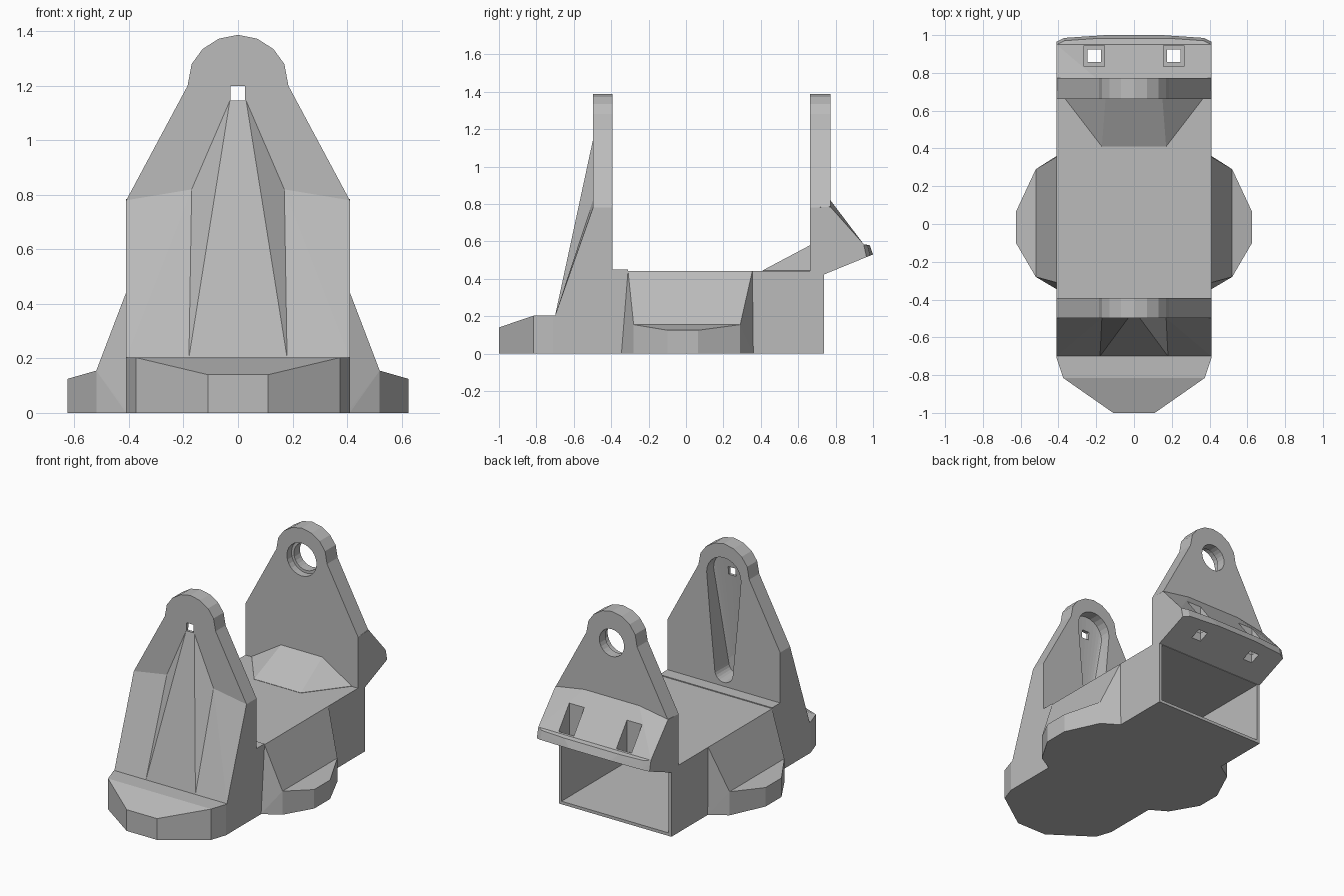
import bpy, bmesh, math

if "Cube" in bpy.data.objects:
    bpy.data.objects.remove(bpy.data.objects["Cube"])

grey = bpy.data.materials.new("light_grey")
grey.use_nodes = True
color = (0.5, 0.5, 0.5, 1)
grey.diffuse_color = color
grey.node_tree.nodes["Principled BSDF"].inputs["Base Color"].default_value = color


def finish(name, bm):
    bmesh.ops.recalc_face_normals(bm, faces=bm.faces)
    mesh = bpy.data.meshes.new(name)
    bm.to_mesh(mesh)
    bm.free()
    mesh.materials.append(grey)
    obj = bpy.data.objects.new(name, mesh)
    bpy.context.collection.objects.link(obj)
    return obj


def hull(name, points, mirror=False):
    """Convex solid around the points; mirror repeats them across x = 0."""
    pts = list(points)
    if mirror:
        pts += [(-x, y, z) for x, y, z in points]
    bm = bmesh.new()
    for p in set(pts):
        bm.verts.new(p)
    bmesh.ops.convex_hull(bm, input=bm.verts)
    loose = [v for v in bm.verts if not v.link_faces]
    bmesh.ops.delete(bm, geom=loose, context="VERTS")
    bmesh.ops.dissolve_limit(bm, angle_limit=0.005, verts=bm.verts, edges=bm.edges)
    return finish(name, bm)


def box(name, x0, x1, y0, y1, z0, z1):
    return hull(name, [(x, y, z) for x in (x0, x1) for y in (y0, y1) for z in (z0, z1)])


def plate(name, outline, y0, y1):
    """Extrude an x-z outline along y."""
    bm = bmesh.new()
    face = bm.faces.new([bm.verts.new((x, y0, z)) for x, z in outline])
    new = bmesh.ops.extrude_face_region(bm, geom=[face])["geom"]
    bmesh.ops.translate(bm, vec=(0, y1 - y0, 0),
                        verts=[v for v in new if isinstance(v, bmesh.types.BMVert)])
    return finish(name, bm)


def ring(radius, y, z, count=24):
    return [(radius * math.cos(i * math.tau / count), y,
             z + radius * math.sin(i * math.tau / count)) for i in range(count)]


def cut(targets, cutters):
    for obj in targets:
        for cutter in cutters:
            mod = obj.modifiers.new("cut", "BOOLEAN")
            mod.operation = "DIFFERENCE"
            mod.solver = "EXACT"
            mod.object = cutter
        bpy.context.view_layer.update()
        deps = bpy.context.evaluated_depsgraph_get()
        mesh = bpy.data.meshes.new_from_object(obj.evaluated_get(deps))
        obj.modifiers.clear()
        obj.data = mesh
    for cutter in cutters:
        bpy.data.objects.remove(cutter)


W = 0.41

# Hollow body, open at the back
body = box("body", -W, W, -0.4, 0.737, 0, 0.443)
cut([body], [box("cavity", -0.39, 0.39, -0.3, 0.8, 0.02, 0.42)])
box("top_step", -W, W, -0.4, -0.31, 0.43, 0.449)

# Side feet: steep inner shoulder and low outer toe
for side, label in ((1, "left"), (-1, "right")):
    shoulder = [(0.4, -0.35, 0), (0.4, 0.36, 0), (W, -0.345, 0), (W, 0.36, 0),
                (0.52, -0.28, 0), (0.52, 0.29, 0),
                (0.4, -0.31, 0.443), (0.4, 0.355, 0.443), (W, -0.31, 0.443),
                (W, 0.355, 0.443), (0.52, -0.28, 0.155), (0.52, 0.29, 0.155)]
    toe = [(0.52, -0.28, 0.155), (0.52, 0.29, 0.155),
           (0.625, -0.1, 0.125), (0.625, 0.065, 0.125)]
    toe += [(x, y, 0) for x, y, z in toe]
    hull(label + "_shoulder", [(side * x, y, z) for x, y, z in shoulder])
    hull(label + "_toe", [(side * x, y, z) for x, y, z in toe])

# Front foot
foot = [(W, -0.45, 0.203), (W, -0.71, 0.203), (0.375, -0.815, 0.203), (0.11, -1, 0.14)]
hull("front_foot", foot + [(x, y, 0) for x, y, z in foot], True)

# Upright plates share one rounded outline
half = [(W, 0.78), (0.185, 1.2), (0.17, 1.28), (0.13, 1.335), (0.07, 1.373)]


def outline(bottom):
    right = [(W, bottom)] + half
    return right + [(0, 1.387)] + [(-x, z) for x, z in reversed(right)]


front_plate = plate("front_plate", outline(0), -0.497, -0.393)
back_plate = plate("back_plate", outline(0.442), 0.662, 0.772)

# Sloped buttress and centre ridge on the front plate
buttress = hull("buttress", [(W, -0.45, 0.1), (W, -0.7, 0.1), (W, -0.7, 0.203),
                             (W, -0.497, 0.78), (W, -0.45, 0.78),
                             (0.17, -0.497, 0.82), (0.17, -0.45, 0.82)], True)
ridge = hull("ridge", [(0.03, -0.497, 1.145), (0.03, -0.45, 1.145),
                       (0.17, -0.497, 0.82), (0.17, -0.45, 0.82),
                       (0.18, -0.7, 0.203), (0.18, -0.45, 0.203)], True)

# Long recess behind the front plate, with a small square window
recess = hull("recess", ring(0.125, -0.3, 1.17) + ring(0.125, -0.465, 1.17)
              + ring(0.07, -0.3, 0.54) + ring(0.06, -0.53, 0.54))
window = box("window", -0.028, 0.025, -0.8, -0.3, 1.147, 1.2)
cut([front_plate, buttress, ridge], [recess, window])

# Stepped round hole in the back plate
bore = hull("bore", ring(0.09, 0.5, 1.18) + ring(0.09, 0.9, 1.18))
counterbore = hull("counterbore", ring(0.108, 0.5, 1.18) + ring(0.108, 0.71, 1.18))
cut([back_plate], [bore, counterbore])

# Faceted ramp in front of the back plate
hull("ramp", [(0.15, 0.67, 0.583), (0.37, 0.67, 0.445), (0.17, 0.41, 0.445),
              (0.37, 0.67, 0.43), (0.17, 0.41, 0.43)], True)

# Rear shelf with two pocketed square holes, and its lip
shelf = hull("rear_shelf", [(W, 0.67, 0.425), (W, 0.735, 0.422), (W, 0.965, 0.516),
                            (W, 0.95, 0.585), (W, 0.772, 0.785), (0.2, 0.772, 0.82),
                            (W, 0.67, 0.78), (0.2, 0.67, 0.82)], True)
cutters = []
for x in (-0.21, 0.21):
    cutters.append(box("shelf_hole", x - 0.035, x + 0.035, 0.857, 0.925, 0.3, 0.9))
    cutters.append(box("shelf_pocket", x - 0.055, x + 0.055, 0.835, 0.945, 0.53, 0.9))
cut([shelf], cutters)
hull("rear_lip", [(W, 0.948, 0.585), (0.37, 0.97, 0.58), (0.2, 0.982, 0.58),
                  (W, 0.948, 0.509), (W, 0.965, 0.516), (0.37, 0.985, 0.524),
                  (0.15, 1, 0.53)], True)
